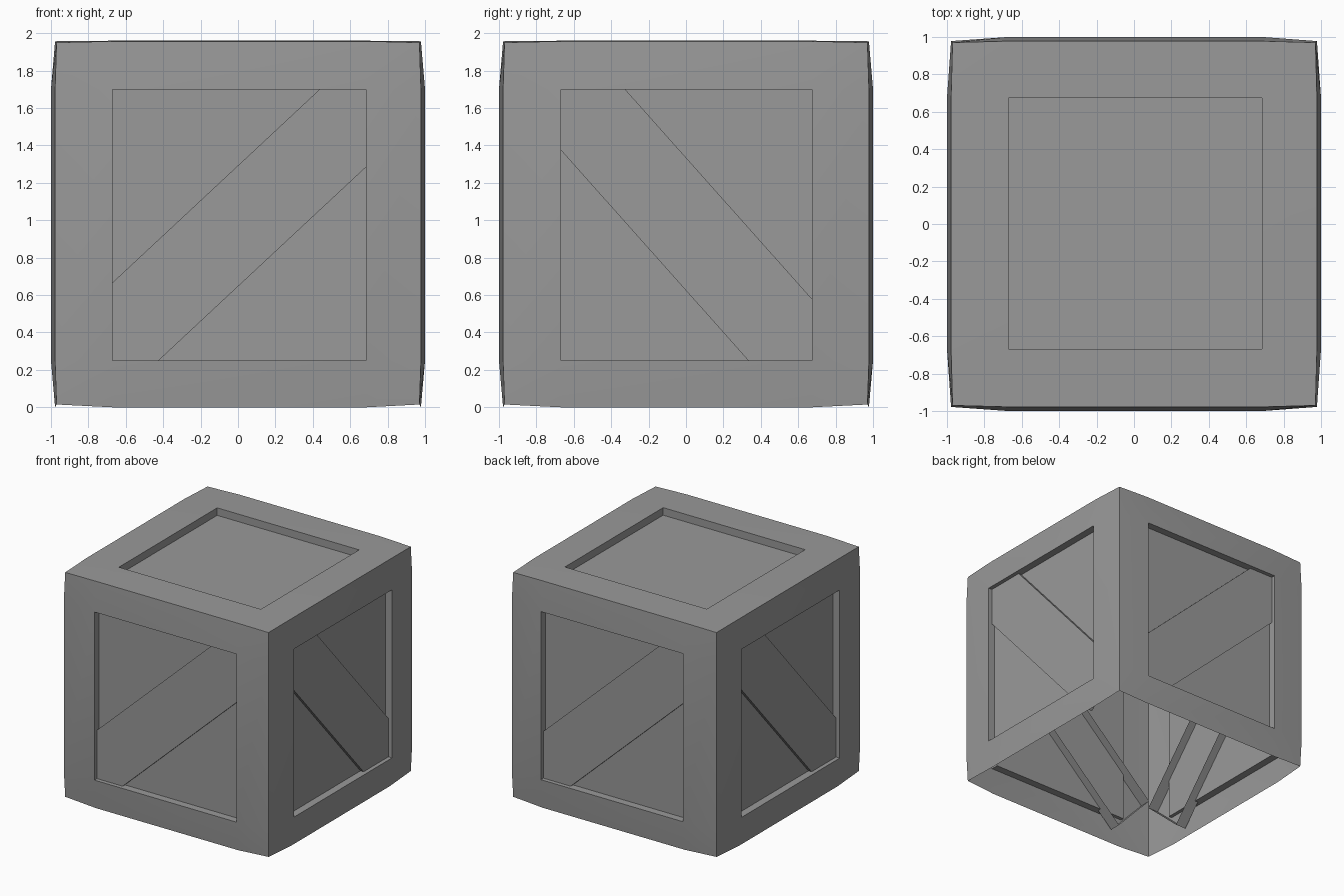
import bpy
import bmesh
import math
from itertools import product
from mathutils import Matrix, Vector

cube = bpy.data.objects.get("Cube")
if cube:
    bpy.data.objects.remove(cube, do_unlink=True)

# Single flat colour
grey = bpy.data.materials.new("mid_grey")
colour = (0.32, 0.32, 0.32, 1.0)
grey.diffuse_color = colour
grey.use_nodes = True
grey.node_tree.nodes["Principled BSDF"].inputs["Base Color"].default_value = colour


def make_object(name, bm):
    mesh = bpy.data.meshes.new(name)
    bm.to_mesh(mesh)
    bm.free()
    mesh.materials.append(grey)
    obj = bpy.data.objects.new(name, mesh)
    bpy.context.collection.objects.link(obj)
    return obj


# Crate shell: a lattice of three cells per side, bulging towards face centres
INNER = ((-0.67, 0.685), (-0.667, 0.673), (0.25, 1.70))
SIDE = (0.97, 0.978, 1.0)
TOP = (1.95, 1.957, 1.96)
BOTTOM = (0.015, 0.0, 0.0)
RECESS = 0.065


def lattice_point(index):
    bulge = sum(i in (1, 2) for i in index)
    point = []
    for axis, i in enumerate(index):
        if i in (1, 2):
            point.append(INNER[axis][i - 1])
        elif axis == 2:
            point.append(TOP[bulge] if i else BOTTOM[bulge])
        else:
            point.append(SIDE[bulge] if i else -SIDE[bulge])
    return Vector(point)


bm = bmesh.new()
cache = {}


def vertex(index):
    if index not in cache:
        cache[index] = bm.verts.new(lattice_point(index))
    return cache[index]


# Four walls and the top; the underside stays open
for axis, end in ((0, 0), (0, 3), (1, 0), (1, 3), (2, 3)):
    inward = Vector((0, 0, 0))
    inward[axis] = RECESS if end == 0 else -RECESS
    for a, b in product(range(3), repeat=2):
        quad = []
        for da, db in ((0, 0), (1, 0), (1, 1), (0, 1)):
            index = [a + da, b + db]
            index.insert(axis, end)
            quad.append(vertex(tuple(index)))
        # Keep faces pointing outwards
        if (axis == 1) == (end == 3):
            quad.reverse()
        if (a, b) != (1, 1):
            bm.faces.new(quad)
            continue
        # Centre cell becomes a recessed panel
        deep = [bm.verts.new(v.co + inward) for v in quad]
        bm.faces.new(deep)
        for k in range(4):
            n = (k + 1) % 4
            bm.faces.new((quad[k], quad[n], deep[n], deep[k]))

shell = make_object("crate_shell", bm)
bpy.context.view_layer.objects.active = shell
shell.select_set(True)
bpy.ops.object.shade_smooth_by_angle(angle=math.radians(30))
shell.select_set(False)


# Diagonal braces: shallow open-backed boards set behind the frame
def add_brace(name, tilt, turn):
    bm = bmesh.new()
    bmesh.ops.create_cube(bm, size=1.0)
    back = [f for f in bm.faces if f.normal.y > 0.9]
    bmesh.ops.delete(bm, geom=back, context="FACES_ONLY")
    place = (Matrix.Rotation(math.radians(turn), 4, "Z")
             @ Matrix.Translation((0.005, -0.915, 0.974))
             @ Matrix.Rotation(math.radians(-tilt), 4, "Y")
             @ Matrix.Diagonal((2.0, 0.1, 0.473, 1.0)))
    bm.transform(place)
    return make_object(name, bm)


for name, tilt, turn in (("front_brace", 43, 0), ("right_brace", -48.3, 90),
                         ("back_brace", 43, 180), ("left_brace", -48.3, 270)):
    add_brace(name, tilt, turn)
